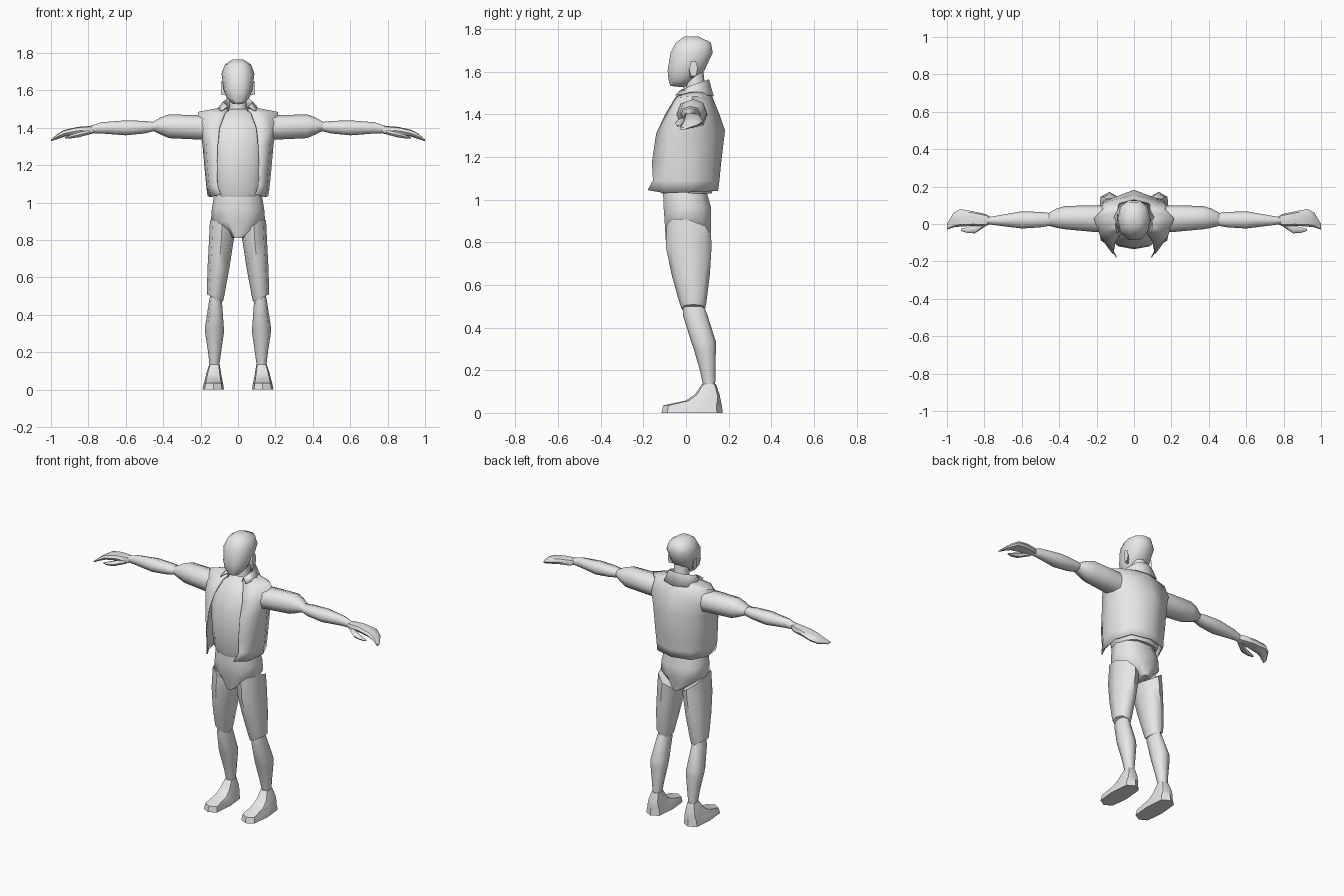
import bpy, bmesh, math

GREY = bpy.data.materials.new("plain_grey")
GREY.diffuse_color = (0.8, 0.8, 0.8, 1)


def finish(name, bm, mirror=False, thickness=0, angle=55):
    """Turn a bmesh into a named, shaded object with optional modifiers."""
    bmesh.ops.recalc_face_normals(bm, faces=bm.faces)
    me = bpy.data.meshes.new(name)
    bm.to_mesh(me)
    bm.free()
    me.materials.append(GREY)
    ob = bpy.data.objects.new(name, me)
    bpy.context.collection.objects.link(ob)
    bpy.ops.object.select_all(action='DESELECT')
    ob.select_set(True)
    bpy.context.view_layer.objects.active = ob
    bpy.ops.object.shade_smooth_by_angle(angle=math.radians(angle))
    if mirror:
        m = ob.modifiers.new("mirror", 'MIRROR')
        m.merge_threshold = 0.001
    if thickness:
        s = ob.modifiers.new("thickness", 'SOLIDIFY')
        s.thickness = thickness
        s.offset = -1
    return ob


def loft(name, axis, sections, n=8, power=0.85, mirror=False, angle=55):
    """Skin sections (pos, u0, u1, v0, v1, slope_u, slope_v) along an axis."""
    bm = bmesh.new()
    rings = []
    for sec in sections:
        p, u0, u1, v0, v1, su, sv = (tuple(sec) + (0, 0))[:7]
        ring = []
        for i in range(n):
            a = 2 * math.pi * i / n
            c, s = math.cos(a), math.sin(a)
            du = math.copysign(abs(c) ** power, c) * (u1 - u0) / 2
            dv = math.copysign(abs(s) ** power, s) * (v1 - v0) / 2
            u, v, w = (u0 + u1) / 2 + du, (v0 + v1) / 2 + dv, p + su * du + sv * dv
            ring.append(bm.verts.new((u, v, w) if axis == 'z' else (w, u, v)))
        rings.append(ring)
    for a, b in zip(rings, rings[1:]):
        for i in range(n):
            j = (i + 1) % n
            bm.faces.new((a[i], a[j], b[j], b[i]))
    bm.faces.new(rings[0])
    bm.faces.new(rings[-1])
    return finish(name, bm, mirror, angle=angle)


def sheet(name, rows, thickness):
    """Half sheet of cloth from rows of points, mirrored across x."""
    bm = bmesh.new()
    grid = [[bm.verts.new(p) for p in row] for row in rows]
    for a, b in zip(grid, grid[1:]):
        for i in range(len(a) - 1):
            bm.faces.new((a[i], a[i + 1], b[i + 1], b[i]))
    return finish(name, bm, True, thickness, 60)


# Head, neck and ears
loft("head", 'z', [
    (1.53, -.03, .03, -.075, -.005, 0, -.1),
    (1.56, -.06, .06, -.084, .035),
    (1.605, -.077, .077, -.09, .09),
    (1.69, -.088, .088, -.077, .13),
    (1.738, -.07, .07, -.05, .12),
    (1.765, -.03, .03, -.01, .06)], n=10)
loft("neck", 'z', [
    (1.44, -.06, .06, -.02, .11),
    (1.52, -.045, .045, 0, .09),
    (1.62, -.045, .045, -.005, .08)])
loft("ear", 'x', [
    (.068, .015, .035, 1.57, 1.63),
    (.09, .015, .055, 1.575, 1.655)], n=6, mirror=True, angle=30)

# Shirt under the open vest
loft("shirt", 'z', [
    (1.03, -.125, .125, -.115, .12),
    (1.06, -.14, .14, -.125, .13),
    (1.18, -.15, .15, -.135, .135),
    (1.32, -.155, .155, -.13, .14),
    (1.42, -.15, .15, -.085, .12),
    (1.50, -.07, .07, -.025, .10)], n=12)

# Sleeveless vest, from the front edge round to the middle of the back
sheet("vest", [
    [(.095, -.18, 1.045), (.145, -.095, 1.03), (.163, .02, 1.035), (.12, .12, 1.04), (0, .15, 1.04)],
    [(.112, -.155, 1.09), (.155, -.095, 1.09), (.17, .02, 1.09), (.122, .122, 1.09), (0, .157, 1.09)],
    [(.115, -.16, 1.175), (.162, -.09, 1.175), (.178, .02, 1.175), (.13, .125, 1.175), (0, .165, 1.175)],
    [(.11, -.14, 1.31), (.17, -.085, 1.31), (.19, .02, 1.31), (.14, .13, 1.32), (0, .183, 1.325)],
    [(.10, -.098, 1.40), (.18, -.07, 1.40), (.205, .02, 1.40), (.165, .115, 1.40), (0, .157, 1.40)],
    [(.07, -.05, 1.48), (.15, -.035, 1.48), (.215, .03, 1.485), (.16, .085, 1.48), (0, .125, 1.48)],
    [(.05, -.025, 1.50), (.065, 0, 1.505), (.085, .03, 1.51), (.065, .075, 1.51), (0, .105, 1.51)]],
    0.006)

# Folded collar
sheet("collar", [
    [(.048, -.03, 1.49), (.058, .035, 1.51), (.04, .085, 1.51), (0, .095, 1.50)],
    [(.055, -.025, 1.515), (.08, .035, 1.54), (.055, .095, 1.56), (0, .108, 1.565)],
    [(.09, -.05, 1.492), (.113, .035, 1.50), (.08, .11, 1.49), (0, .13, 1.485)]],
    0.004)

# Hips
loft("hips", 'z', [
    (.812, -.03, .03, -.10, .12),
    (.90, -.145, .145, -.105, .122),
    (.965, -.14, .14, -.11, .122),
    (1.04, -.128, .128, -.112, .10),
    (1.06, -.12, .12, -.11, .10)], n=10)

# Legs
loft("thigh", 'z', [
    (.49, .08, .165, -.022, .09, .45, 0),
    (.52, .073, .166, -.032, .096, .35, 0),
    (.65, .046, .163, -.068, .112),
    (.78, .026, .156, -.095, .12),
    (.86, .02, .15, -.09, .117, .7, -.22)], mirror=True)
loft("shin", 'z', [
    (.13, .10, .152, .08, .137),
    (.20, .09, .16, .065, .138),
    (.30, .076, .175, .036, .14),
    (.335, .076, .176, .024, .14),
    (.46, .085, .157, -.015, .10),
    (.50, .09, .15, -.015, .085)], mirror=True)
loft("foot", 'z', [
    (0, .075, .19, -.115, .172),
    (.035, .08, .183, -.107, .168),
    (.058, .085, .176, .0, .163),
    (.085, .09, .17, .04, .158),
    (.135, .098, .154, .076, .14)], power=.6, mirror=True, angle=45)

# Arms stretched out to the sides
loft("upper_arm", 'x', [
    (.17, -.045, .10, 1.335, 1.465),
    (.22, -.042, .10, 1.338, 1.468),
    (.37, -.028, .096, 1.345, 1.472),
    (.415, -.02, .082, 1.365, 1.455),
    (.455, -.01, .06, 1.385, 1.432)], mirror=True)
loft("forearm", 'x', [
    (.44, -.008, .058, 1.385, 1.43),
    (.50, -.018, .064, 1.37, 1.437),
    (.60, -.024, .068, 1.36, 1.44),
    (.73, -.008, .045, 1.37, 1.43),
    (.79, 0, .035, 1.372, 1.41)], mirror=True)

# Hands with a separate thumb
loft("hand", 'x', [
    (.77, 0, .038, 1.372, 1.41),
    (.79, -.01, .052, 1.366, 1.41),
    (.86, -.01, .068, 1.363, 1.405),
    (.93, -.014, .08, 1.352, 1.388),
    (.965, -.018, .06, 1.34, 1.368),
    (1.0, -.03, 0, 1.328, 1.338)], power=.75, mirror=True, angle=45)
loft("thumb", 'x', [
    (.79, -.01, .03, 1.365, 1.39),
    (.85, -.05, -.005, 1.348, 1.378),
    (.89, -.048, -.018, 1.343, 1.365),
    (.925, -.037, -.025, 1.342, 1.35)], n=6, mirror=True)
